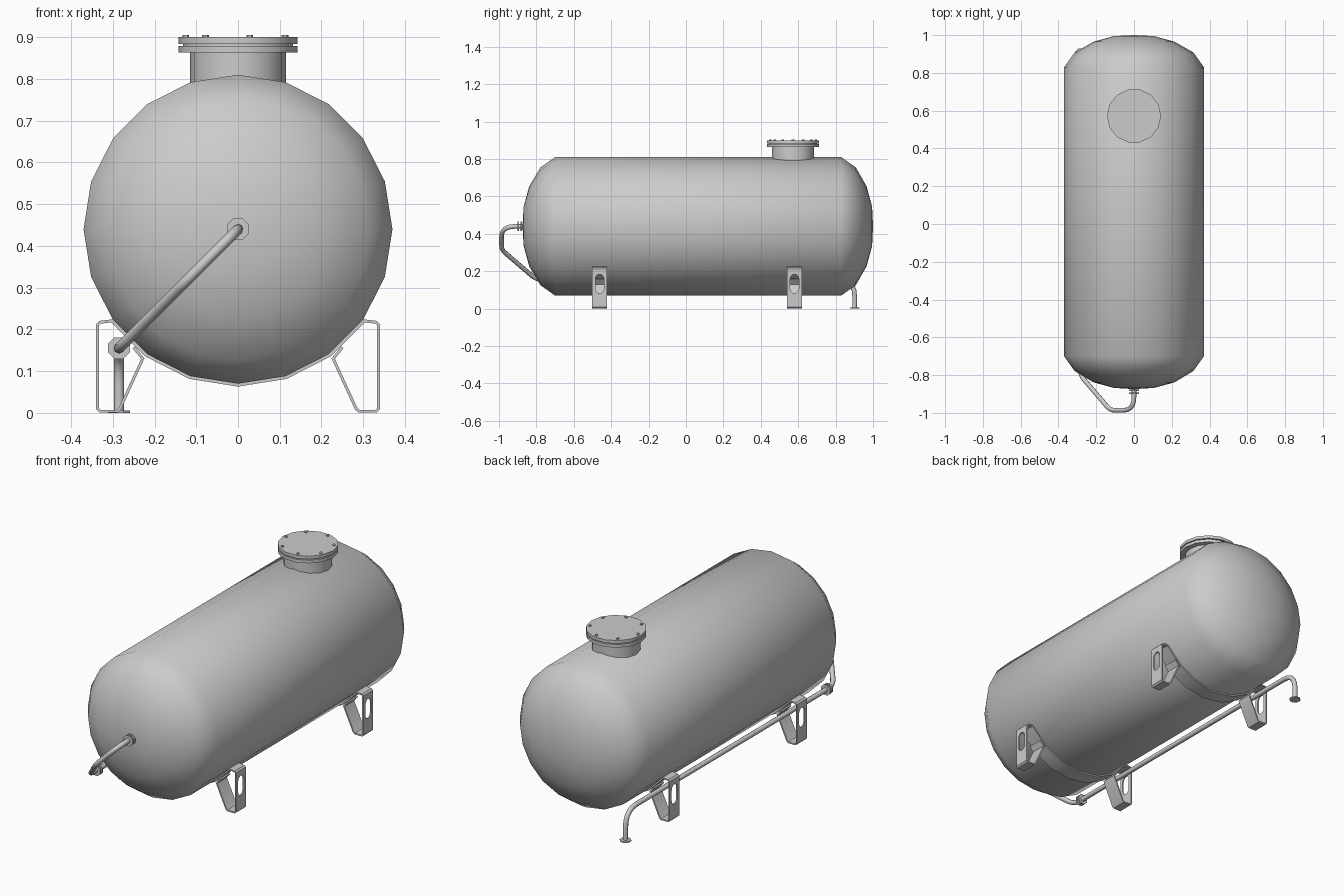
import bpy, bmesh, math
from mathutils import Vector, Matrix

if "Cube" in bpy.data.objects:
    bpy.data.objects.remove(bpy.data.objects["Cube"])

AXIS_Z = 0.44
R = 0.37


def finish(name, bm, angle=35):
    bmesh.ops.recalc_face_normals(bm, faces=bm.faces)
    me = bpy.data.meshes.new(name)
    bm.to_mesh(me)
    bm.free()
    ob = bpy.data.objects.new(name, me)
    bpy.context.collection.objects.link(ob)
    smooth(ob, angle)
    return ob


def smooth(ob, angle):
    bpy.ops.object.select_all(action='DESELECT')
    ob.select_set(True)
    bpy.context.view_layer.objects.active = ob
    bpy.ops.object.shade_smooth_by_angle(angle=math.radians(angle))


def lathe(name, profile, sides, origin, along_y=False, angle=35, phase=0):
    """Revolve (radius, height) points; radius 0 makes a pole."""
    bm = bmesh.new()
    rings = []
    for r, h in profile:
        n = 1 if r == 0 else sides
        ring = []
        for i in range(n):
            a = 2 * math.pi * i / sides + phase
            u, v = r * math.cos(a), r * math.sin(a)
            p = Vector((u, h, v)) if along_y else Vector((u, v, h))
            ring.append(bm.verts.new(p + Vector(origin)))
        rings.append(ring)
    for a, b in zip(rings, rings[1:]):
        for i in range(sides):
            j = (i + 1) % sides
            quad = [a[i % len(a)], a[j % len(a)], b[j % len(b)], b[i % len(b)]]
            bm.faces.new(list(dict.fromkeys(quad)))
    for ring in (rings[0], rings[-1]):
        if len(ring) > 1:
            bm.faces.new(ring)
    return finish(name, bm, angle)


def prism(name, outline, depth_vec):
    """Extrude a closed outline of 3D points."""
    bm = bmesh.new()
    face = bm.faces.new([bm.verts.new(p) for p in outline])
    ext = bmesh.ops.extrude_face_region(bm, geom=[face])
    bmesh.ops.translate(bm, vec=depth_vec,
                        verts=[g for g in ext['geom'] if isinstance(g, bmesh.types.BMVert)])
    return finish(name, bm, 25)


def offset(path, d):
    """Mitred offset of an open 2D polyline."""
    out = []
    for i, p in enumerate(path):
        dirs = []
        if i > 0:
            dirs.append((p - path[i - 1]).normalized())
        if i < len(path) - 1:
            dirs.append((path[i + 1] - p).normalized())
        normals = [Vector((-t.y, t.x)) for t in dirs]
        m = sum(normals, Vector((0, 0))).normalized()
        out.append(p + m * (d / m.dot(normals[0])))
    return out


def fillet(points, radii, steps=5):
    pts = [Vector(p) for p in points]
    out = [pts[0]]
    for a, p, b, d in zip(pts, pts[1:], pts[2:], radii):
        s, e = p + (a - p).normalized() * d, p + (b - p).normalized() * d
        for k in range(steps + 1):
            t = k / steps
            out.append(s * (1 - t) ** 2 + p * 2 * t * (1 - t) + e * t * t)
    return out + [pts[-1]]


# tank shell with domed ends
lathe("tank_shell",
      [(0, -0.874), (0.105, -0.868), (0.215, -0.838), (0.315, -0.778), (R, -0.70),
       (R, 0.83), (0.315, 0.908), (0.215, 0.965), (0.105, 0.995), (0, 1.0)],
      20, (0, 0, AXIS_Z), along_y=True, angle=50)

# manhole neck, flange, lid and bolts
HATCH_Y = 0.572
lathe("manhole_neck", [(0.115, 0.72), (0.115, 0.866)], 14, (0, HATCH_Y, 0))
lathe("manhole_flange", [(0.143, 0.863), (0.143, 0.879)], 14, (0, HATCH_Y, 0))
lathe("manhole_gasket", [(0.132, 0.878), (0.132, 0.886)], 14, (0, HATCH_Y, 0))
lathe("manhole_lid", [(0.143, 0.884), (0.143, 0.900)], 14, (0, HATCH_Y, 0))
for i in range(7):
    a = math.pi + 2 * math.pi * i / 7
    lathe(f"lid_bolt_{i + 1}", [(0.008, 0.898), (0.008, 0.905)], 6,
          (0.125 * math.cos(a), HATCH_Y + 0.125 * math.sin(a), 0))

# saddle brackets: one bent strip per saddle, slot cut in both outer plates
half = [Vector(p) for p in [(0.250, 0.157), (0.228, 0.130), (0.283, 0.010), (0.290, 0.004),
                            (0.331, 0.004), (0.337, 0.010), (0.337, 0.211), (0.331, 0.217)]]
for k in (3, 2, 1):
    a = math.radians(18 * k)
    half.append(Vector((0.3735 * math.sin(a), AXIS_Z - 0.3735 * math.cos(a))))
path = half + [Vector((0, AXIS_Z - 0.3735))] + [Vector((-p.x, p.y)) for p in reversed(half)]
outline = offset(path, 0.0035) + offset(path, -0.0035)[::-1]
for name, y in (("front_saddle", -0.462), ("rear_saddle", 0.58)):
    saddle = prism(name, [(p.x, y - 0.04, p.y) for p in outline], (0, 0.08, 0))
    for side in (-1, 1):
        slot = []
        for zc, start in ((0.161, 0), (0.105, math.pi)):
            for i in range(7):
                a = start + math.pi * i / 6
                slot.append((side * 0.337 - 0.012, y + 0.023 * math.cos(a), zc + 0.023 * math.sin(a)))
        cutter = prism("slot_cutter", slot, (0.024, 0, 0))
        cutter.hide_render = True
        mod = saddle.modifiers.new("slot", 'BOOLEAN')
        mod.object = cutter
        mod.solver = 'EXACT'
        bpy.context.view_layer.objects.active = saddle
        bpy.ops.object.modifier_apply(modifier=mod.name)
        bpy.data.objects.remove(cutter)
    smooth(saddle, 25)

# drain pipe: nozzle at the front dome, diagonal drop, long run, rear outlet
PX, PZ = -0.285, 0.155


def drop(t, y):
    return (PX * t, y, AXIS_Z + (PZ - AXIS_Z) * t)


pts = fillet([drop(0, -0.86), drop(0, -0.986), drop(0.44, -0.986), drop(1, -0.80),
              (PX, 0.902, PZ), (PX, 0.902, 0.002)],
             [0.075, 0.03, 0.04, 0.09])
cu = bpy.data.curves.new("drain_pipe", 'CURVE')
cu.dimensions = '3D'
cu.bevel_depth = 0.0125
cu.bevel_resolution = 2
cu.use_fill_caps = True
sp = cu.splines.new('POLY')
sp.points.add(len(pts) - 1)
for q, p in zip(sp.points, pts):
    q.co = (*p, 1)
pipe = bpy.data.objects.new("drain_pipe", cu)
bpy.context.collection.objects.link(pipe)
bpy.ops.object.select_all(action='DESELECT')
pipe.select_set(True)
bpy.context.view_layer.objects.active = pipe
bpy.ops.object.convert(target='MESH')
smooth(bpy.context.view_layer.objects.active, 50)

# pipe flanges in pairs, and the outlet foot
for name, x, y, z in (("nozzle_flange", 0, -0.888, AXIS_Z), ("run_flange", PX, -0.745, PZ)):
    for i, dy in enumerate((-0.013, 0.003)):
        lathe(f"{name}_{i + 1}", [(0.028, dy), (0.028, dy + 0.008)], 8, (x, y, z),
              along_y=True, phase=math.pi / 8)
lathe("outlet_flange", [(0.028, 0), (0.028, 0.006)], 8, (PX, 0.902, 0), phase=math.pi / 8)
